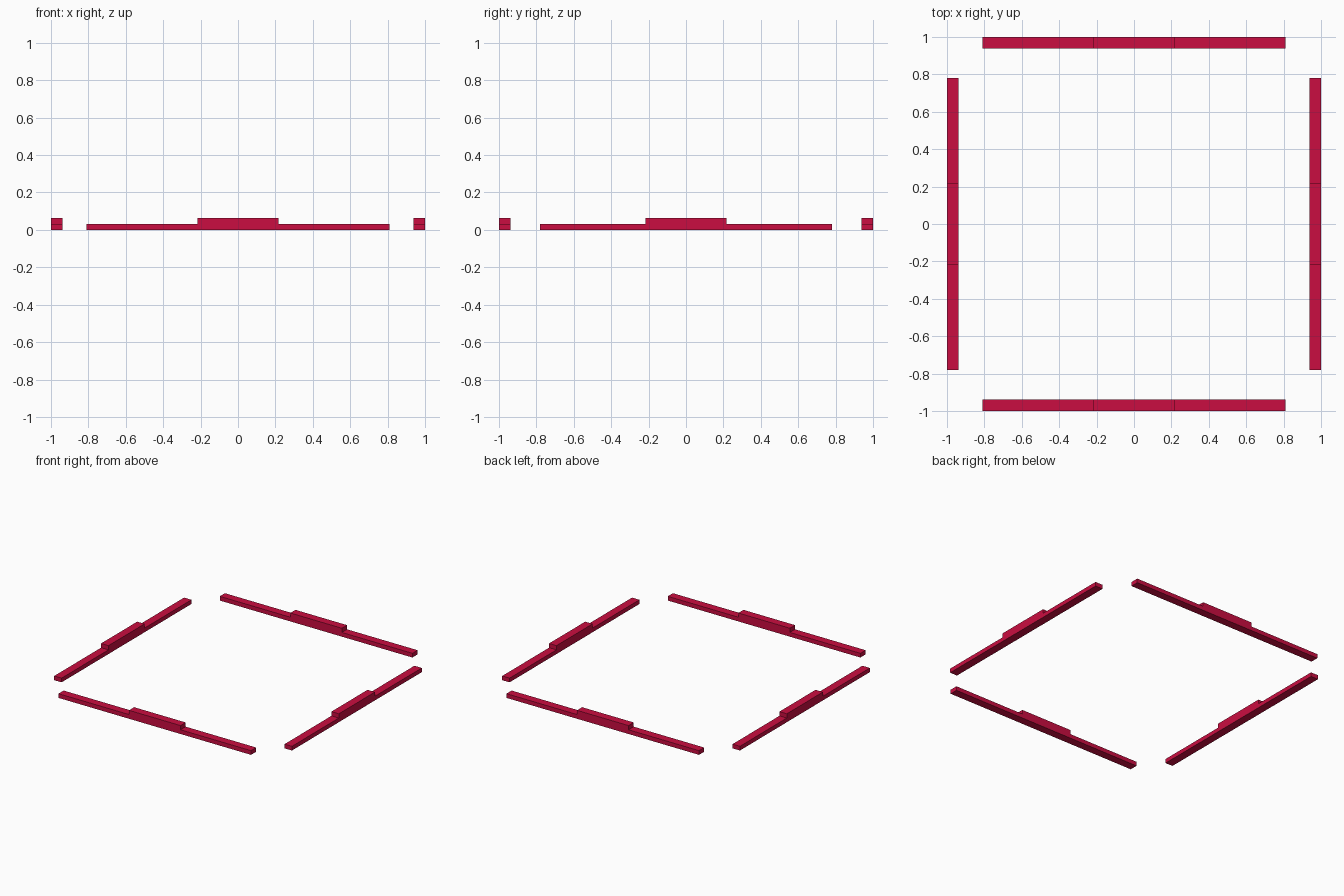
import bpy, bmesh, math
from mathutils import Matrix

if "Cube" in bpy.data.objects:
    bpy.data.objects.remove(bpy.data.objects["Cube"])

red = bpy.data.materials.new("crimson red")
red.diffuse_color = (0.59, 0.004, 0.052, 1)
red.use_nodes = True
red.node_tree.nodes["Principled BSDF"].inputs["Base Color"].default_value = red.diffuse_color

WIDTH, LOW, HIGH, STEP = 0.062, 0.032, 0.064, 0.217


def stepped_bar(name, half_length, angle):
    """Long flat bar with a raised middle, on the edge of the frame."""
    profile = [(-half_length, 0), (half_length, 0), (half_length, LOW), (STEP, LOW),
               (STEP, HIGH), (-STEP, HIGH), (-STEP, LOW), (-half_length, LOW)]
    bm = bmesh.new()
    face = bm.faces.new([bm.verts.new((x, -1, z)) for x, z in profile])
    ext = bmesh.ops.extrude_face_region(bm, geom=[face])
    verts = [v for v in ext["geom"] if isinstance(v, bmesh.types.BMVert)]
    bmesh.ops.translate(bm, verts=verts, vec=(0, WIDTH, 0))
    bmesh.ops.recalc_face_normals(bm, faces=bm.faces)
    bm.transform(Matrix.Rotation(angle, 4, "Z"))
    mesh = bpy.data.meshes.new(name)
    bm.to_mesh(mesh)
    bm.free()
    mesh.materials.append(red)
    bpy.context.collection.objects.link(bpy.data.objects.new(name, mesh))


# Four separate bars around a square: front and back are slightly longer
for i, (name, half) in enumerate([("front_bar", 0.81), ("right_bar", 0.78),
                                  ("back_bar", 0.81), ("left_bar", 0.78)]):
    stepped_bar(name, half, i * math.pi / 2)
